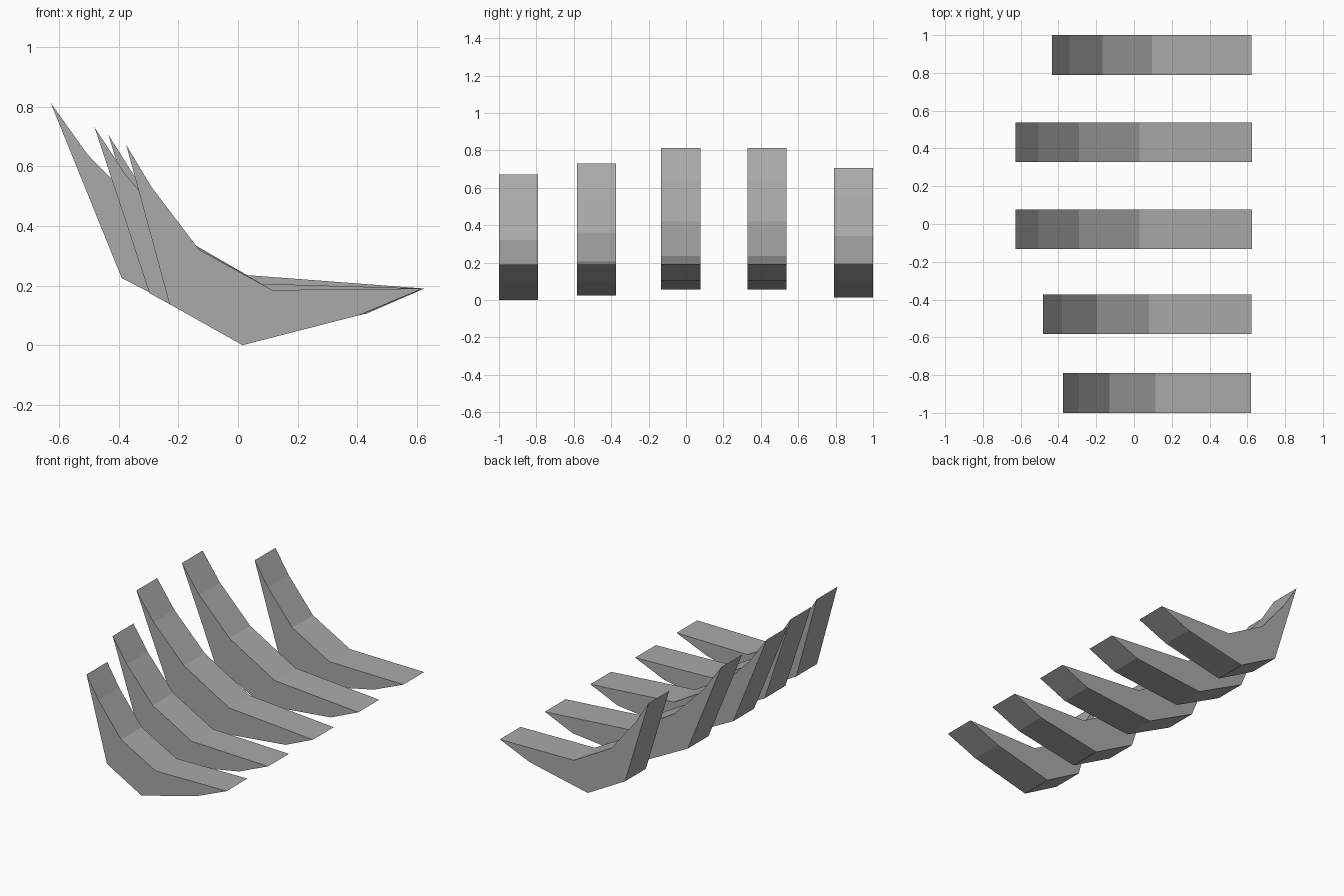
import bpy

if "Cube" in bpy.data.objects:
    bpy.data.objects.remove(bpy.data.objects["Cube"])

mat = bpy.data.materials.new("plain grey")
mat.diffuse_color = (0.40, 0.40, 0.40, 1)
mat.use_nodes = True
mat.node_tree.nodes["Principled BSDF"].inputs["Base Color"].default_value = mat.diffuse_color

# Side profiles (x, z) of the most upright and the most spread rib
UPRIGHT = [(0.62, 0.19), (0.115, 0.185), (-0.13, 0.32), (-0.29, 0.53), (-0.375, 0.672),
           (-0.23, 0.138), (0.015, 0.0), (0.405, 0.10)]
SPREAD = [(0.625, 0.19), (0.03, 0.235), (-0.29, 0.42), (-0.505, 0.64), (-0.628, 0.812),
          (-0.39, 0.225), (-0.06, 0.055), (0.43, 0.105)]
WIDTH = 0.21


def rib(name, y, spread):
    """Prism along y whose profile lies between the two extremes."""
    prof = [(a + (c - a) * spread, b + (d - b) * spread)
            for (a, b), (c, d) in zip(UPRIGHT, SPREAD)]
    n = len(prof)
    verts = [(x, y + s, z) for s in (0, WIDTH) for x, z in prof]
    faces = [list(range(n - 1, -1, -1))[::-1], list(range(2 * n - 1, n - 1, -1))]
    faces[0].reverse()
    faces[1].reverse()
    faces += [(i, (i + 1) % n, n + (i + 1) % n, n + i) for i in range(n)]
    me = bpy.data.meshes.new(name)
    me.from_pydata(verts, [], faces)
    # consistent outward normals
    import bmesh
    bm = bmesh.new()
    bm.from_mesh(me)
    bmesh.ops.recalc_face_normals(bm, faces=bm.faces)
    bm.to_mesh(me)
    bm.free()
    me.materials.append(mat)
    ob = bpy.data.objects.new(name, me)
    bpy.context.collection.objects.link(ob)


# Five ribs from front to back
for i, (y, s) in enumerate([(-1, 0), (-0.583, 0.42), (-0.133, 1), (0.328, 1), (0.79, 0.235)]):
    rib(f"curved_rib_{i + 1}", y, s)
